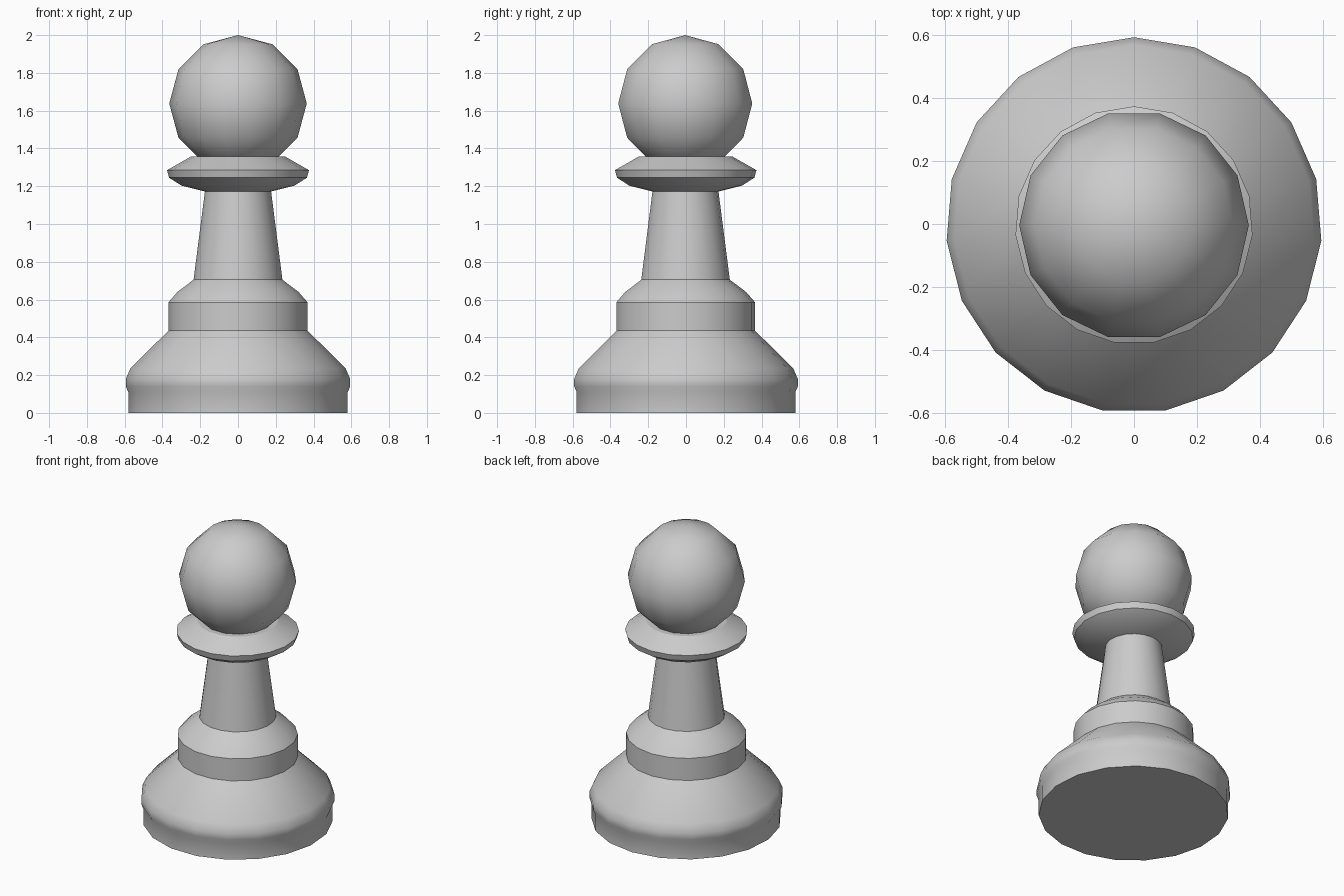
import bpy, bmesh
from math import pi, sin, cos, radians

if "Cube" in bpy.data.objects:
    bpy.data.objects.remove(bpy.data.objects["Cube"])

SIDES = 19
CY = -0.004  # axis offset so the odd-sided rings are centred in y


def smooth(obj, angle):
    bpy.ops.object.select_all(action='DESELECT')
    obj.select_set(True)
    bpy.context.view_layer.objects.active = obj
    bpy.ops.object.shade_smooth_by_angle(angle=radians(angle))


def lathe(name, profile, angle=24):
    """Turn a (radius, z) profile into a closed solid, one corner facing +y."""
    bm = bmesh.new()
    rings = []
    for r, z in profile:
        rings.append([bm.verts.new((r * sin(2 * pi * i / SIDES),
                                    CY + r * cos(2 * pi * i / SIDES), z))
                      for i in range(SIDES)])
    for a, b in zip(rings, rings[1:]):
        for i in range(SIDES):
            j = (i + 1) % SIDES
            bm.faces.new((a[i], a[j], b[j], b[i]))
    bm.faces.new(rings[0])
    bm.faces.new(rings[-1])
    bmesh.ops.recalc_face_normals(bm, faces=bm.faces)
    mesh = bpy.data.meshes.new(name)
    bm.to_mesh(mesh)
    bm.free()
    obj = bpy.data.objects.new(name, mesh)
    bpy.context.collection.objects.link(obj)
    smooth(obj, angle)
    return obj


# Base, neck and collar turned as one continuous body
lathe("turned_body", [
    (0.583, 0.0), (0.583, 0.11), (0.596, 0.14), (0.596, 0.18),
    (0.572, 0.235), (0.37, 0.435),
    (0.37, 0.585), (0.322, 0.64), (0.236, 0.705),
    (0.176, 1.172), (0.30, 1.203), (0.366, 1.245),
    (0.377, 1.285), (0.25, 1.357)])

# Low-poly ball head sunk into the collar
bpy.ops.mesh.primitive_uv_sphere_add(segments=14, ring_count=6, radius=0.364,
                                     location=(0, CY, 1.638),
                                     rotation=(0, 0, pi / 2))
head = bpy.context.object
head.name = "ball_head"
head.scale.z = 0.362 / 0.364
smooth(head, 60)
